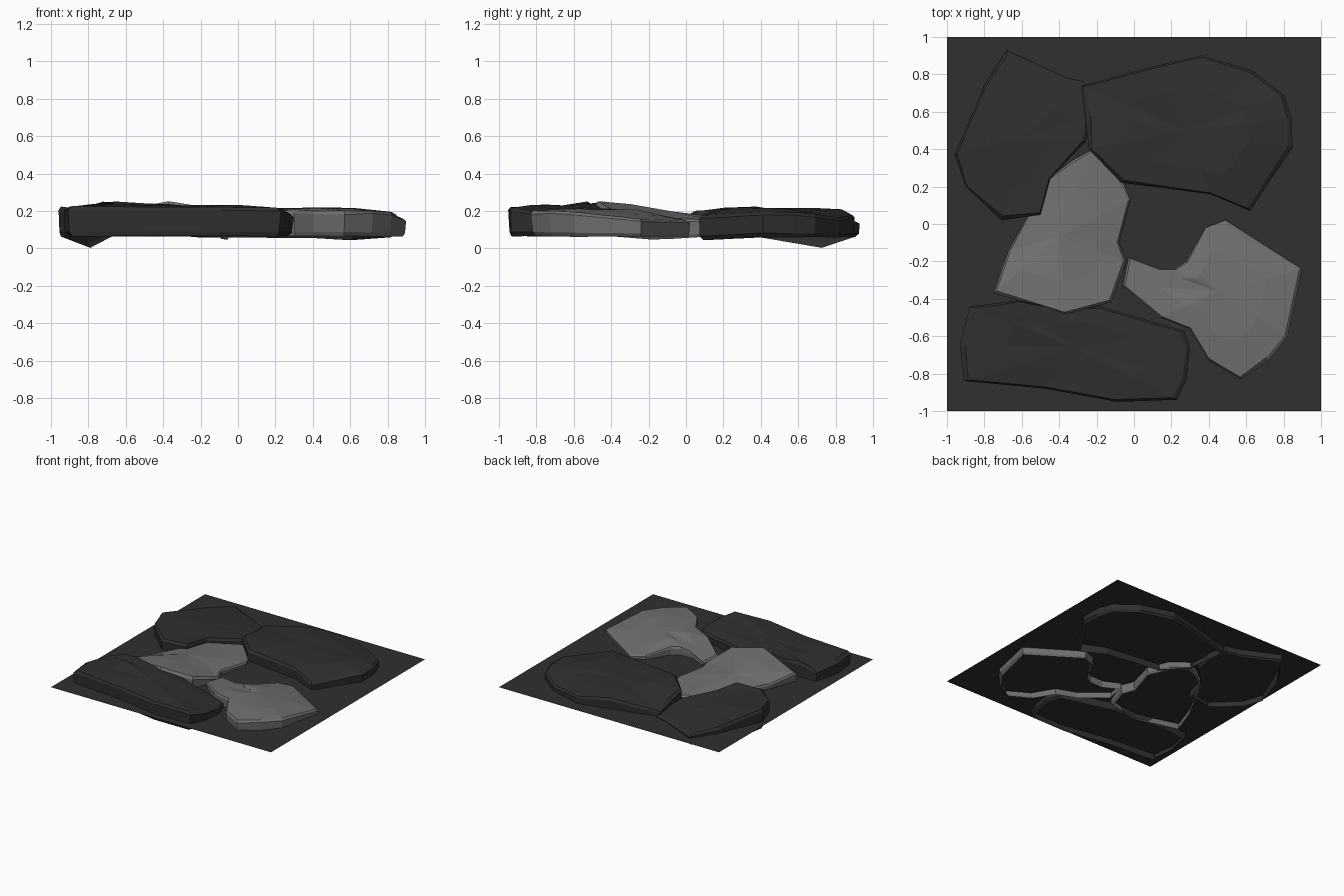
import bpy, bmesh, math, random
from mathutils import Vector

if "Cube" in bpy.data.objects:
    bpy.data.objects.remove(bpy.data.objects["Cube"])

random.seed(4)


def material(name, v):
    m = bpy.data.materials.new(name)
    m.diffuse_color = (v, v, v, 1)
    m.use_nodes = True
    m.node_tree.nodes["Principled BSDF"].inputs["Base Color"].default_value = m.diffuse_color
    return m


GROUND = material("ground grey", 0.029)
DARK = material("dark stone", 0.0285)
LIGHT = material("light stone", 0.16)


def finish(name, bm, mat):
    bmesh.ops.recalc_face_normals(bm, faces=bm.faces)
    me = bpy.data.meshes.new(name)
    bm.to_mesh(me)
    bm.free()
    me.materials.append(mat)
    ob = bpy.data.objects.new(name, me)
    bpy.context.collection.objects.link(ob)
    return ob


def stone(name, mat, centre, outline, top, bottom, tilt, bumps=(), pits=()):
    """Chipped slab, open underneath: rings from the lower rim up to a faceted top.
    bumps / pits: (x, y, dz, radius) shifting the top / the lower rim."""
    c = Vector(centre)
    bm = bmesh.new()

    def offset(p, marks):
        return sum(dz * max(0, 1 - (p - Vector((x, y))).length / r) for x, y, dz, r in marks)

    # ring: scale about centre, height share (0 bottom .. 1 top), sideways chip
    rings = [(0.955, 0.0, 0.012), (0.985, 0.15, 0.008), (1.0, 0.86, 0.004),
             (0.965, 0.98, 0.018), (0.58, 1.03, 0.03)]
    loops = []
    for scale, share, chip in rings:
        loop = []
        for x, y in outline:
            p = c + (Vector((x, y)) - c) * (scale + random.uniform(-chip, chip))
            d = p - c
            # gentle waviness gives the hewn, faceted top
            wave = 0.007 * math.sin(8 * p.x + 1) * math.cos(7 * p.y)
            t = top + wave + tilt[0] * d.x + tilt[1] * d.y + offset(p, bumps)
            b = bottom + offset(p, pits)
            z = b + (t - b) * share + random.uniform(-0.003, 0.003)
            loop.append(bm.verts.new((p.x, p.y, min(0.26, max(0.0, z)))))
        loops.append(loop)
    n = len(outline)
    for lo, hi in zip(loops, loops[1:]):
        for i in range(n):
            j = (i + 1) % n
            bm.faces.new((lo[i], lo[j], hi[j], hi[i]))
    tip = bm.verts.new((c.x, c.y, top + 0.004 + offset(c, bumps)))
    for i in range(n):
        bm.faces.new((loops[-1][i], loops[-1][(i + 1) % n], tip))
    return finish(name, bm, mat)


# ground sheet passing through the middle of the stones
bm = bmesh.new()
bmesh.ops.create_grid(bm, x_segments=1, y_segments=1, size=1.0)
for v in bm.verts:
    v.co.z = 0.12
finish("ground_sheet", bm, GROUND)

stone("back_left_stone", DARK, (-0.6, 0.46),
      [(-.68, .93), (-.36, .78), (-.26, .76), (-.24, .58), (-.26, .44), (-.45, .24),
       (-.5, .05), (-.71, .02), (-.9, .2), (-.96, .37), (-.8, .74)],
      0.195, 0.065, (-0.05, -0.13),
      bumps=[(-.68, .02, -.065, .45), (-.28, .48, -.03, .3)],
      pits=[(-.79, .71, -.068, .2)])

stone("back_right_stone", DARK, (0.28, 0.5),
      [(-.28, .74), (.1, .84), (.36, .9), (.63, .82), (.8, .69), (.84, .57), (.85, .41),
       (.62, .07), (.41, .16), (-.07, .22), (-.24, .4), (-.26, .58)],
      0.212, 0.06, (-0.01, -0.01),
      bumps=[(.63, .07, -.035, .25), (-.28, .76, -.055, .4), (.68, .85, -.045, .35),
             (.3, .92, -.025, .25)],
      pits=[(.62, .1, -.02, .3)])

stone("left_pale_stone", LIGHT, (-0.4, -0.07),
      [(-.22, .4), (-.09, .3), (-.02, .13), (-.08, -.1), (-.04, -.2), (-.12, -.42),
       (-.37, -.48), (-.75, -.37), (-.67, -.14), (-.46, .24), (-.33, .34)],
      0.193, 0.065, (0, -0.11),
      bumps=[(-.47, -.42, .02, .25), (-.05, -.2, -.055, .3), (-.68, -.1, -.055, .25),
             (-.75, -.37, -.03, .2), (0, .13, -.025, .25)],
      pits=[(-.08, -.12, -.02, .25)])

stone("right_pale_stone", LIGHT, (0.45, -0.36),
      [(-.03, -.18), (.1, -.24), (.22, -.24), (.28, -.2), (.38, -.02), (.49, .02),
       (.9, -.24), (.82, -.6), (.72, -.73), (.57, -.83), (.4, -.73), (.3, -.56),
       (.14, -.5), (-.06, -.33)],
      0.205, 0.065, (-0.01, -0.005),
      bumps=[(.45, .04, -.055, .35), (-.05, -.2, -.065, .4), (.92, -.22, -.045, .4)])

stone("front_stone", DARK, (-0.32, -0.66),
      [(-.88, -.44), (-.74, -.425), (-.62, -.41), (-.4, -.45), (-.18, -.44), (.27, -.57),
       (.3, -.66), (.28, -.83), (.23, -.94), (-.09, -.95), (-.48, -.88), (-.91, -.84),
       (-.93, -.65)],
      0.226, 0.065, (-0.005, 0.0),
      bumps=[(-.68, -.44, .04, .2), (-.9, -.42, -.03, .15), (.3, -.6, -.05, .4),
             (-.12, -.42, -.03, .25)])
